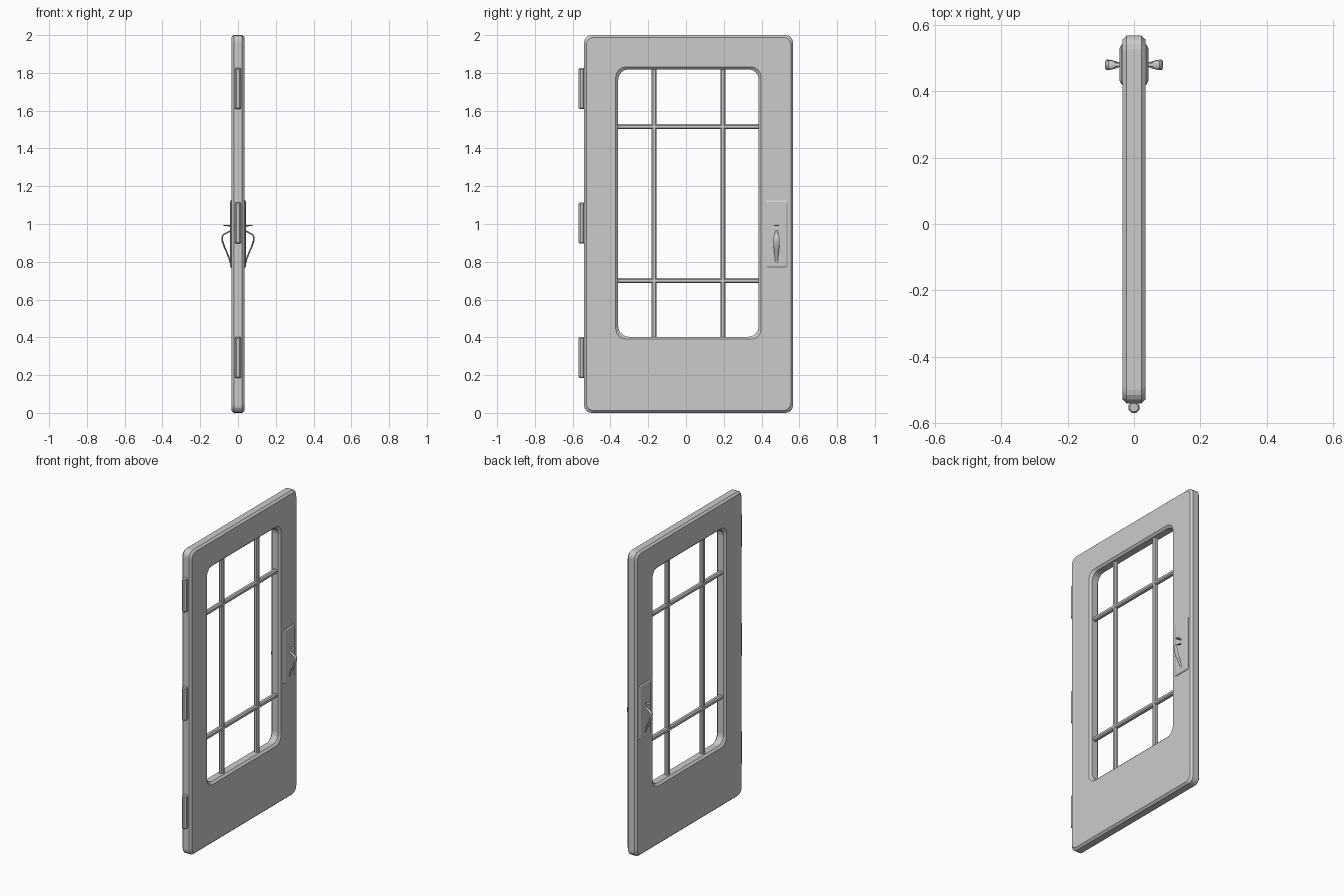
import bpy, bmesh, math
from mathutils import Vector

if "Cube" in bpy.data.objects:
    bpy.data.objects.remove(bpy.data.objects["Cube"])


def make_object(name, bm):
    bmesh.ops.recalc_face_normals(bm, faces=bm.faces)
    mesh = bpy.data.meshes.new(name)
    bm.to_mesh(mesh)
    bm.free()
    ob = bpy.data.objects.new(name, mesh)
    bpy.context.collection.objects.link(ob)
    return ob


def loft(name, rings, closed=False):
    """Skin a list of equal-length point rings; cap the ends unless closed."""
    bm = bmesh.new()
    loops = [[bm.verts.new(p) for p in ring] for ring in rings]
    pairs = list(zip(loops, loops[1:])) + ([(loops[-1], loops[0])] if closed else [])
    for a, b in pairs:
        for i in range(len(a)):
            j = (i + 1) % len(a)
            bm.faces.new((a[i], a[j], b[j], b[i]))
    if not closed:
        bm.faces.new(loops[0])
        bm.faces.new(loops[-1])
    return make_object(name, bm)


def rounded_rect(x, y0, y1, z0, z1, r, steps=4):
    pts = []
    corners = [(y1 - r, z1 - r), (y0 + r, z1 - r), (y0 + r, z0 + r), (y1 - r, z0 + r)]
    for k, (cy, cz) in enumerate(corners):
        for s in range(steps + 1):
            a = math.pi / 2 * (k + s / steps)
            pts.append((x, cy + r * math.cos(a), cz + r * math.sin(a)))
    return pts


def box(name, centre, size, bevel):
    bm = bmesh.new()
    bmesh.ops.create_cube(bm, size=1)
    for v in bm.verts:
        v.co = Vector(centre) + Vector([c * s for c, s in zip(v.co, size)])
    bmesh.ops.bevel(bm, geom=bm.edges[:], offset=bevel, segments=1,
                    affect='EDGES', profile=0.5)
    return make_object(name, bm)


# Door slab: chamfered rounded outline with a chamfered window opening
def outer(x, inset):
    return rounded_rect(x, -0.54 + inset, 0.567 - inset, 0.003 + inset - 0.003, 2 - inset, 0.04)


def opening(x, inset):
    return rounded_rect(x, -0.372 + inset, 0.398 - inset, 0.39 + inset, 1.832 - inset, 0.055)


loft("door_frame", [
    outer(0.022, 0), outer(0.035, 0.012), opening(0.035, 0), opening(0.022, 0.013),
    opening(-0.022, 0.013), opening(-0.035, 0), outer(-0.035, 0.012), outer(-0.022, 0),
], closed=True)

# Glazing bars
for i, y in enumerate((-0.169, 0.195)):
    box(f"vertical_bar_{i + 1}", (0, y, 1.112), (0.03, 0.027, 1.44), 0.007)
for i, z in enumerate((0.70, 1.516)):
    box(f"horizontal_bar_{i + 1}", (0, 0.013, z), (0.03, 0.76, 0.027), 0.007)

# Hinge knuckles: faceted barrels with tapered ends
for i, z in enumerate((0.293, 1.005, 1.717)):
    rings = []
    for dz, r in ((-0.108, 0.013), (-0.102, 0.018), (0.102, 0.018), (0.108, 0.013)):
        rings.append([(r * math.cos(a), -0.552 + r * math.sin(a), z + dz)
                      for a in (math.pi / 4 * (k + 0.5) for k in range(8))])
    loft(f"hinge_{i + 1}", rings)

# Grip path: x out from the door, height, half width, half thickness
GRIP = [(0.036, 0.966, 0.006, 0.004), (0.056, 0.955, 0.007, 0.004),
        (0.077, 0.944, 0.011, 0.004), (0.084, 0.93, 0.015, 0.004),
        (0.082, 0.908, 0.016, 0.004), (0.072, 0.878, 0.015, 0.004),
        (0.058, 0.848, 0.012, 0.004), (0.047, 0.818, 0.008, 0.004),
        (0.037, 0.782, 0.005, 0.003)]
# Thumb latch: x, half width, half thickness
THUMB = [(0.035, 0.006, 0.004), (0.056, 0.006, 0.004), (0.063, 0.012, 0.003),
         (0.072, 0.013, 0.003), (0.077, 0.009, 0.002)]
HANDLE_Y = 0.479

for side, label in ((1, "right"), (-1, "left")):
    # Back plate with chamfered rim
    loft(f"lock_plate_{label}", [
        rounded_rect(side * x, 0.42 + d, 0.54 - d, 0.768 + d, 1.126 - d, 0.01, 2)
        for x, d in ((0.03, 0), (0.038, 0), (0.043, 0.01))])

    # Curved pull grip
    rings = []
    for i, (x, z, w, t) in enumerate(GRIP):
        p, q = GRIP[max(i - 1, 0)], GRIP[min(i + 1, len(GRIP) - 1)]
        n = Vector((q[1] - p[1], p[0] - q[0])).normalized()
        rings.append([(side * (x + n.x * t * math.sin(a)), HANDLE_Y + w * math.cos(a),
                       z + n.y * t * math.sin(a))
                      for a in (math.tau * k / 8 for k in range(8))])
    grip = loft(f"pull_grip_{label}", rings)

    # Thumb latch above the grip
    thumb = loft(f"thumb_latch_{label}", [
        [(side * x, HANDLE_Y + w * math.cos(a), 0.992 + t * math.sin(a))
         for a in (math.tau * k / 8 for k in range(8))] for x, w, t in THUMB])

    for ob in (grip, thumb):
        bpy.ops.object.select_all(action='DESELECT')
        ob.select_set(True)
        bpy.context.view_layer.objects.active = ob
        bpy.ops.object.shade_smooth_by_angle(angle=math.radians(50))
